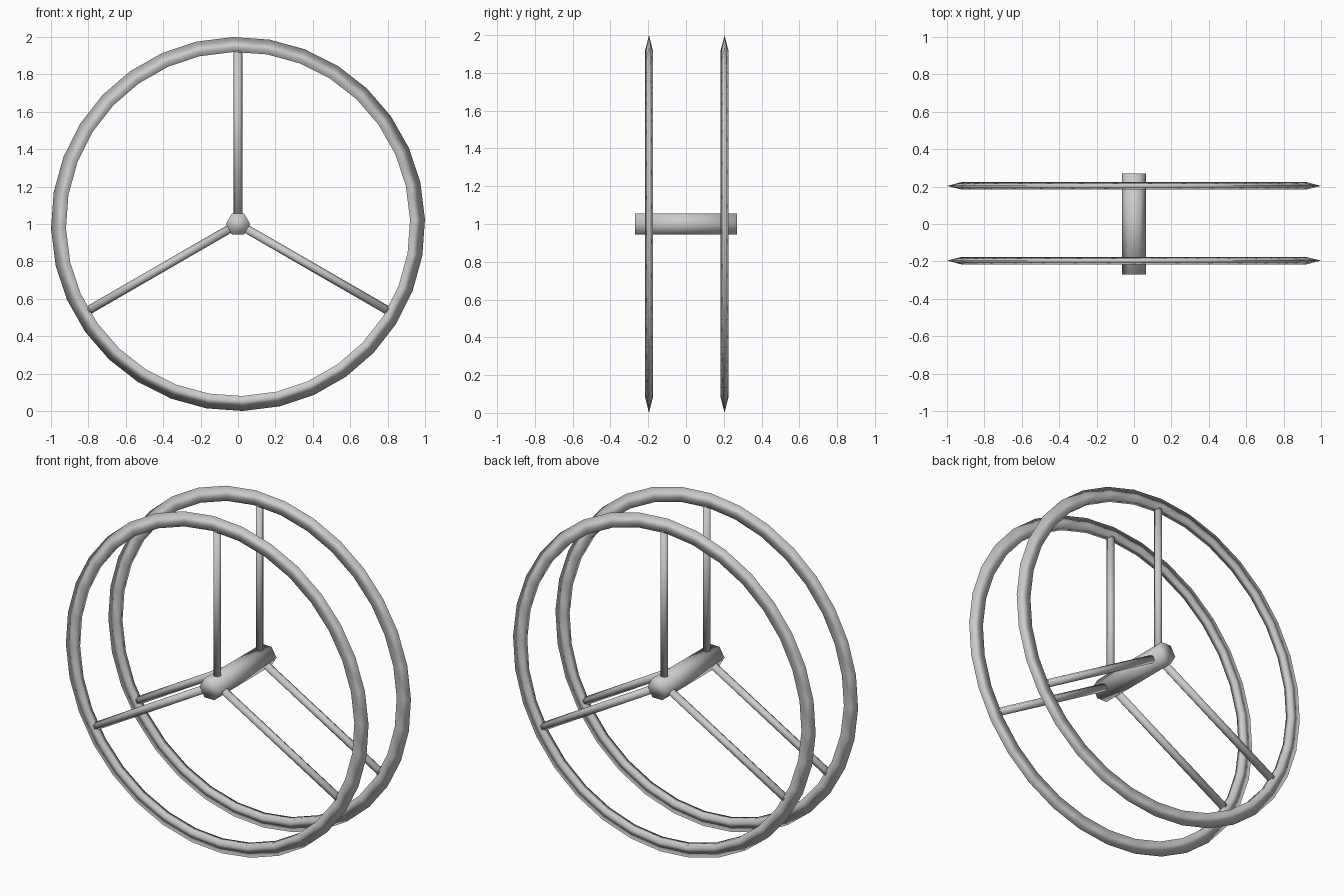
import bpy
from math import radians, pi
from mathutils import Matrix, Vector

if "Cube" in bpy.data.objects:
    bpy.data.objects.remove(bpy.data.objects["Cube"])

CENTRE = Vector((0, 0, 1))


def finish(name, matrix):
    ob = bpy.context.object
    ob.name = name
    ob.data.transform(matrix)
    ob.data.shade_smooth()
    return ob


def hex_rod(name, radius, length, matrix):
    bpy.ops.mesh.primitive_cylinder_add(vertices=6, radius=radius, depth=length)
    # turn the hexagon so two corners lie on the x axis
    return finish(name, matrix @ Matrix.Rotation(radians(30), 4, 'Z'))


def rim(name, y):
    # three-sided section: sharp outer edge, flat inner band
    bpy.ops.mesh.primitive_torus_add(major_segments=32, minor_segments=3,
                                     major_radius=0.9467, minor_radius=0.0533)
    m = (Matrix.Translation(CENTRE + Vector((0, y, 0)))
         @ Matrix.Rotation(radians(-1.5), 4, 'Y')
         @ Matrix.Rotation(pi / 2, 4, 'X')
         @ Matrix.Diagonal((1, 1, 0.44, 1)))
    return finish(name, m)


# hub between the two wheels
hex_rod("hub", 0.065, 0.54,
        Matrix.Translation(CENTRE) @ Matrix.Rotation(pi / 2, 4, 'X'))

# two wheels, each a rim with three spokes
for side, y in (("front", -0.196), ("back", 0.204)):
    rim(side + "_rim", y)
    for i in range(3):
        m = (Matrix.Translation(CENTRE + Vector((0, y, 0)))
             @ Matrix.Rotation(radians(120 * i), 4, 'Y')
             @ Matrix.Translation((0, 0, 0.4825)))
        hex_rod(f"{side}_spoke_{i + 1}", 0.023, 0.885, m)
